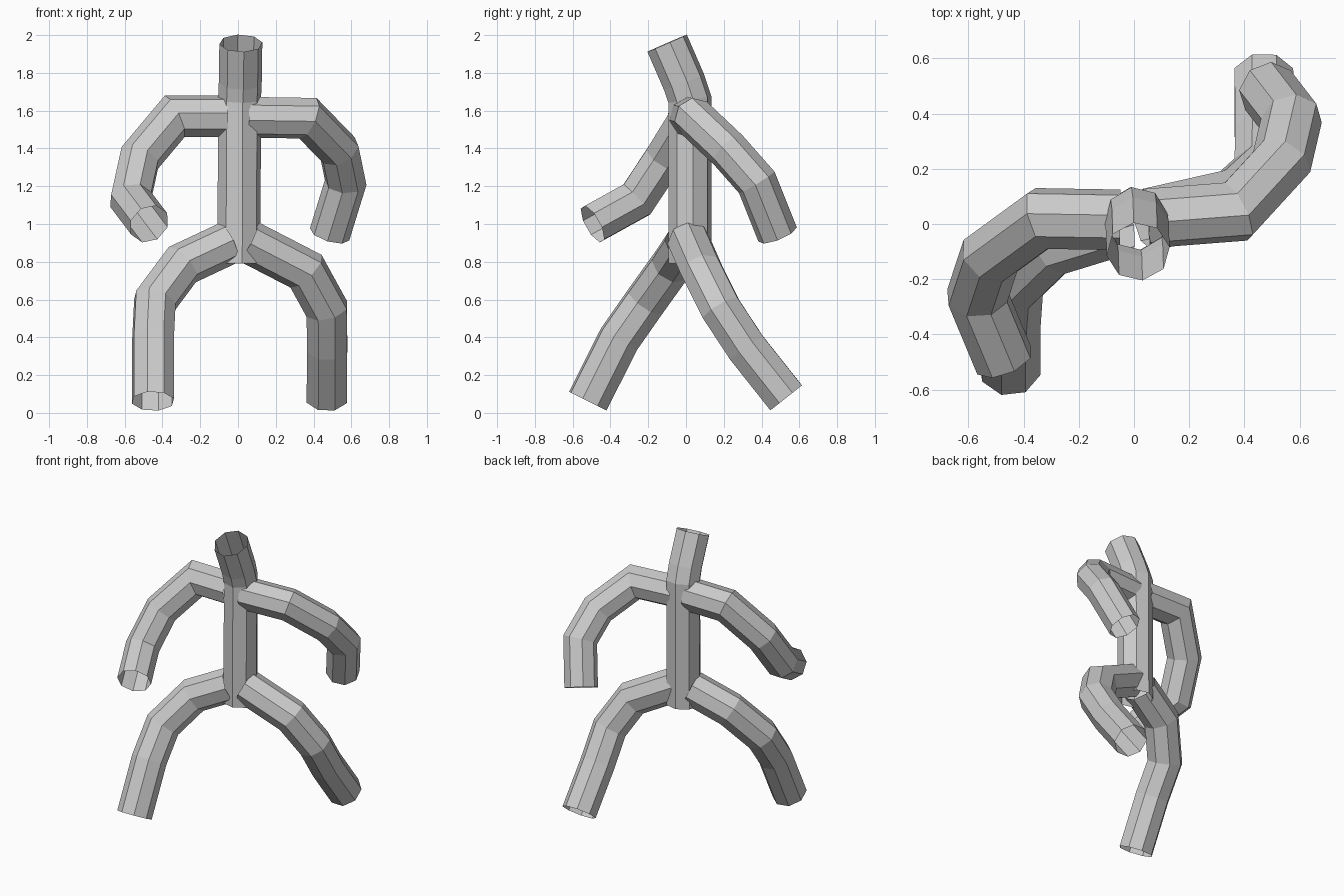
import bpy
from math import cos, sin, tau
from mathutils import Vector

if "Cube" in bpy.data.objects:
    bpy.data.objects.remove(bpy.data.objects["Cube"])

SIDES = 8


def tube(name, path, radius, turn=0.15):
    """Open-ended faceted pipe with mitred joints along a path."""
    pts = [Vector(p) for p in path]
    dirs = [(b - a).normalized() for a, b in zip(pts, pts[1:])]
    d = dirs[0]
    u = Vector((0, 0, 1)) if abs(d.z) < 0.8 else Vector((1, 0, 0))
    u = (u - d * u.dot(d)).normalized()
    v = d.cross(u)
    ring = []
    for i in range(SIDES):
        a = tau * i / SIDES + turn
        ring.append(pts[0] + radius * (cos(a) * u + sin(a) * v))
    verts = list(ring)
    for i in range(1, len(pts)):
        d = dirs[i - 1]
        n = (d + dirs[i]).normalized() if i < len(dirs) else d
        # slide the ring along the segment onto the mitre plane
        ring = [p + d * ((pts[i] - p).dot(n) / d.dot(n)) for p in ring]
        verts += ring
    faces = []
    for r in range(len(pts) - 1):
        for i in range(SIDES):
            j = (i + 1) % SIDES
            a, b = r * SIDES, (r + 1) * SIDES
            faces.append((a + i, a + j, b + j, b + i))
    mesh = bpy.data.meshes.new(name)
    mesh.from_pydata(verts, [], faces)
    obj = bpy.data.objects.new(name, mesh)
    bpy.context.collection.objects.link(obj)
    return obj


# Torso running up into the forward-leaning head
tube("torso_and_head", [(0.005, 0.02, 0.79), (0.008, 0.02, 1.66),
                        (0.012, -0.01, 1.75), (0.015, -0.1, 1.957)], 0.115)

# Arms: one swings back, the other forward
tube("arm_back", [(0.05, 0.02, 1.565), (0.37, 0.045, 1.56), (0.535, 0.225, 1.39),
                  (0.57, 0.375, 1.22), (0.485, 0.485, 0.945)], 0.109)
tube("arm_front", [(-0.05, 0.015, 1.57), (-0.335, 0.02, 1.57), (-0.52, -0.115, 1.35),
                   (-0.568, -0.26, 1.13), (-0.47, -0.495, 1.0)], 0.111)

# Legs in mid-stride
tube("leg_back", [(0.05, 0.015, 0.91), (0.36, 0.085, 0.75), (0.47, 0.185, 0.55),
                  (0.472, 0.32, 0.345), (0.47, 0.53, 0.08)], 0.115)
tube("leg_front", [(-0.05, 0.0, 0.9), (-0.295, -0.075, 0.785), (-0.44, -0.215, 0.59),
                   (-0.45, -0.355, 0.39), (-0.45, -0.52, 0.062)], 0.115)
